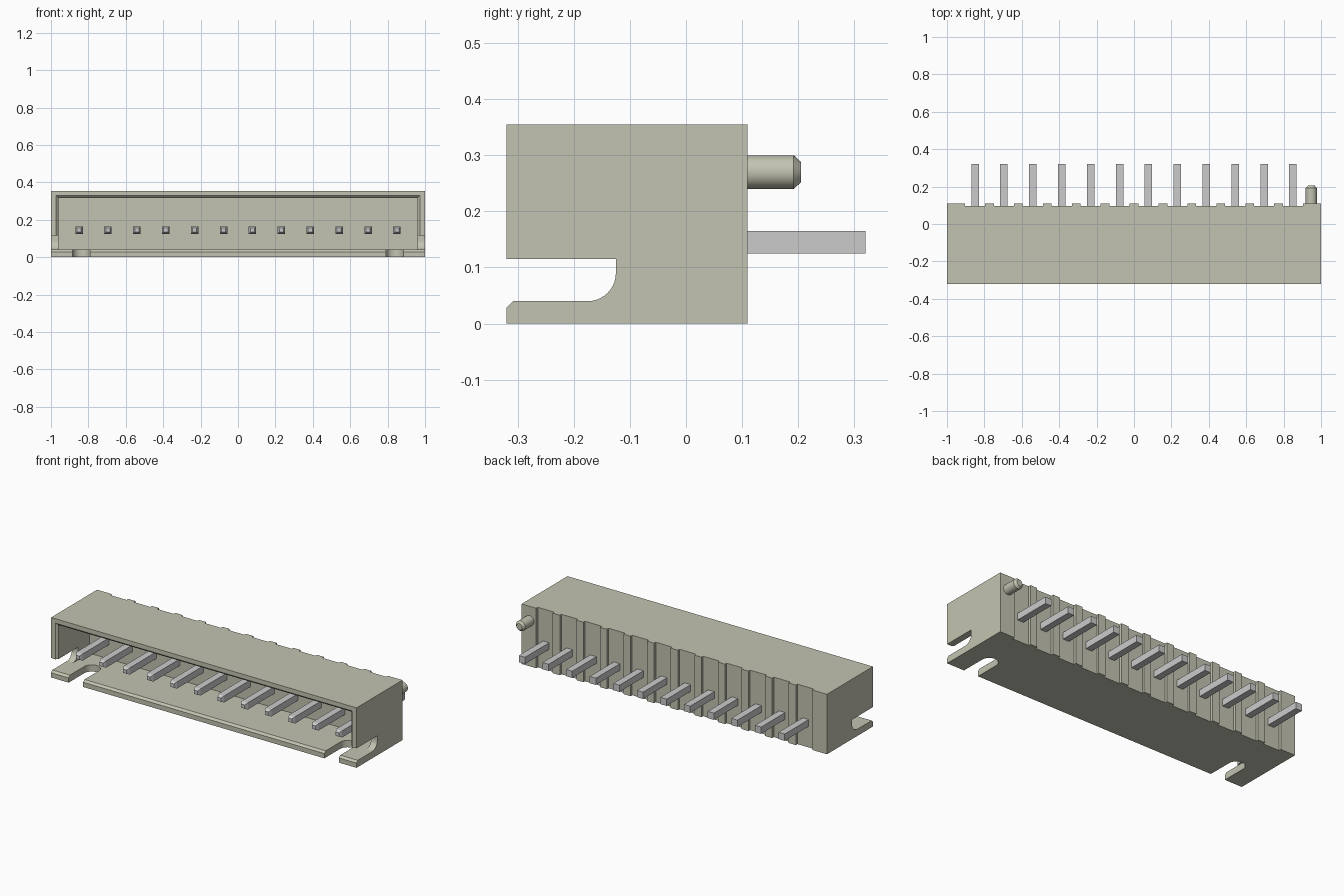
import bpy, bmesh, math
from mathutils import Matrix

cube = bpy.data.objects.get("Cube")
if cube:
    bpy.data.objects.remove(cube, do_unlink=True)


def material(name, rgb):
    m = bpy.data.materials.new(name)
    m.use_nodes = True
    m.diffuse_color = (*rgb, 1)
    m.node_tree.nodes["Principled BSDF"].inputs["Base Color"].default_value = (*rgb, 1)
    return m


PLASTIC = material("warm grey plastic", (0.55, 0.55, 0.445))
METAL = material("pin grey", (0.60, 0.60, 0.60))


def finish(name, bm, mat):
    bmesh.ops.recalc_face_normals(bm, faces=bm.faces)
    me = bpy.data.meshes.new(name)
    bm.to_mesh(me)
    bm.free()
    me.materials.append(mat)
    ob = bpy.data.objects.new(name, me)
    bpy.context.collection.objects.link(ob)
    return ob


def prism(name, pts, vec, mat=PLASTIC):
    """Extrude a flat polygon along vec."""
    bm = bmesh.new()
    face = bm.faces.new([bm.verts.new(p) for p in pts])
    ext = bmesh.ops.extrude_face_region(bm, geom=[face])["geom"]
    bmesh.ops.translate(bm, vec=vec, verts=[g for g in ext if isinstance(g, bmesh.types.BMVert)])
    return finish(name, bm, mat)


def loft(name, rings, mat=PLASTIC):
    """Join rectangles (y, x0, x1, z0, z1) along y into a closed solid."""
    bm = bmesh.new()
    loops = [[bm.verts.new(p) for p in ((x0, y, z0), (x1, y, z0), (x1, y, z1), (x0, y, z1))]
             for y, x0, x1, z0, z1 in rings]
    for a, b in zip(loops, loops[1:]):
        for i in range(4):
            j = (i + 1) % 4
            bm.faces.new((a[i], a[j], b[j], b[i]))
    bm.faces.new(loops[0])
    bm.faces.new(loops[-1])
    return finish(name, bm, mat)


def arc(cx, cy, r, a0, a1, n):
    return [(cx + r * math.cos(math.radians(a0 + (a1 - a0) * i / n)),
             cy + r * math.sin(math.radians(a0 + (a1 - a0) * i / n))) for i in range(n + 1)]


FRONT, BACK, PANEL, TOP = -0.32, 0.11, 0.095, 0.355
PITCH = 1.7 / 11
pin_x = [-0.85 + PITCH * i for i in range(12)]

# Housing block with a shallow recess behind each pin, leaving ribs between
plan = [(1, FRONT), (-1, FRONT), (-1, BACK)]
for x in pin_x:
    plan += [(x - 0.054, BACK), (x - 0.054, PANEL), (x + 0.054, PANEL), (x + 0.054, BACK)]
plan.append((1, BACK))
housing = prism("housing", [(x, y, 0) for x, y in plan], (0, 0, TOP))

# Side notch cutter with rounded lower corner and chamfered lip
notch = [(-0.34, 0.115), (-0.125, 0.115)] + arc(-0.175, 0.09, 0.05, 0, -90, 10)
notch += [(-0.308, 0.04), (-0.34, 0.008)]
cutters = [prism("notch_cutter", [(-1.1, y, z) for y, z in notch], (2.2, 0, 0))]

# Mating cavity cutter with flared mouth
cutters.append(loft("cavity_cutter", [(-0.34, -0.992, 0.992, 0.008, 0.349),
                                      (-0.308, -0.96, 0.96, 0.04, 0.317),
                                      (-0.02, -0.96, 0.96, 0.04, 0.317)]))

# Round-ended floor slot cutters
for s in (-1, 1):
    slot = [(s * 0.8375 + 0.0475, -0.4)] + arc(s * 0.8375, -0.1725, 0.0475, 0, 180, 16)
    slot.append((s * 0.8375 - 0.0475, -0.4))
    cutters.append(prism("slot_cutter", [(x, y, -0.05) for x, y in slot], (0, 0, 0.12)))

for c in cutters:
    c.hide_render = True
    mod = housing.modifiers.new(c.name, "BOOLEAN")
    mod.operation, mod.solver, mod.object = "DIFFERENCE", "EXACT", c

# Bake the cuts and discard the cutters
deps = bpy.context.evaluated_depsgraph_get()
baked = bpy.data.meshes.new_from_object(housing.evaluated_get(deps))
housing.modifiers.clear()
housing.data = baked
baked.name = "housing"
for c in cutters:
    bpy.data.objects.remove(c, do_unlink=True)

# Square contact pins with tapered front tips
for i, x in enumerate(pin_x):
    rings = [(y, x - h, x + h, 0.145 - h, 0.145 + h)
             for y, h in ((-0.285, 0.011), (-0.268, 0.02), (0.32, 0.02))]
    loft(f"pin_{i + 1:02d}", rings, METAL)

# Locating peg with chamfered end
bm = bmesh.new()
for r1, r2, y0, y1 in ((0.03, 0.03, 0.08, 0.192), (0.03, 0.018, 0.192, 0.205)):
    bmesh.ops.create_cone(bm, cap_ends=True, segments=32, radius1=r1, radius2=r2, depth=y1 - y0,
                          matrix=Matrix.Translation((0.948, (y0 + y1) / 2, 0.27))
                          @ Matrix.Rotation(-math.pi / 2, 4, "X"))
# Drop the two inner caps and weld the sections
inner = [f for f in bm.faces if len(f.verts) > 4 and abs(f.calc_center_median().y - 0.192) < 1e-4]
bmesh.ops.delete(bm, geom=inner, context="FACES_ONLY")
bmesh.ops.remove_doubles(bm, verts=bm.verts, dist=1e-4)
peg = finish("locating_peg", bm, PLASTIC)

# Smooth the rounded surfaces, keep edges crisp
for ob in (housing, peg):
    bpy.ops.object.select_all(action="DESELECT")
    ob.select_set(True)
    bpy.context.view_layer.objects.active = ob
    bpy.ops.object.shade_smooth_by_angle(angle=math.radians(30))
